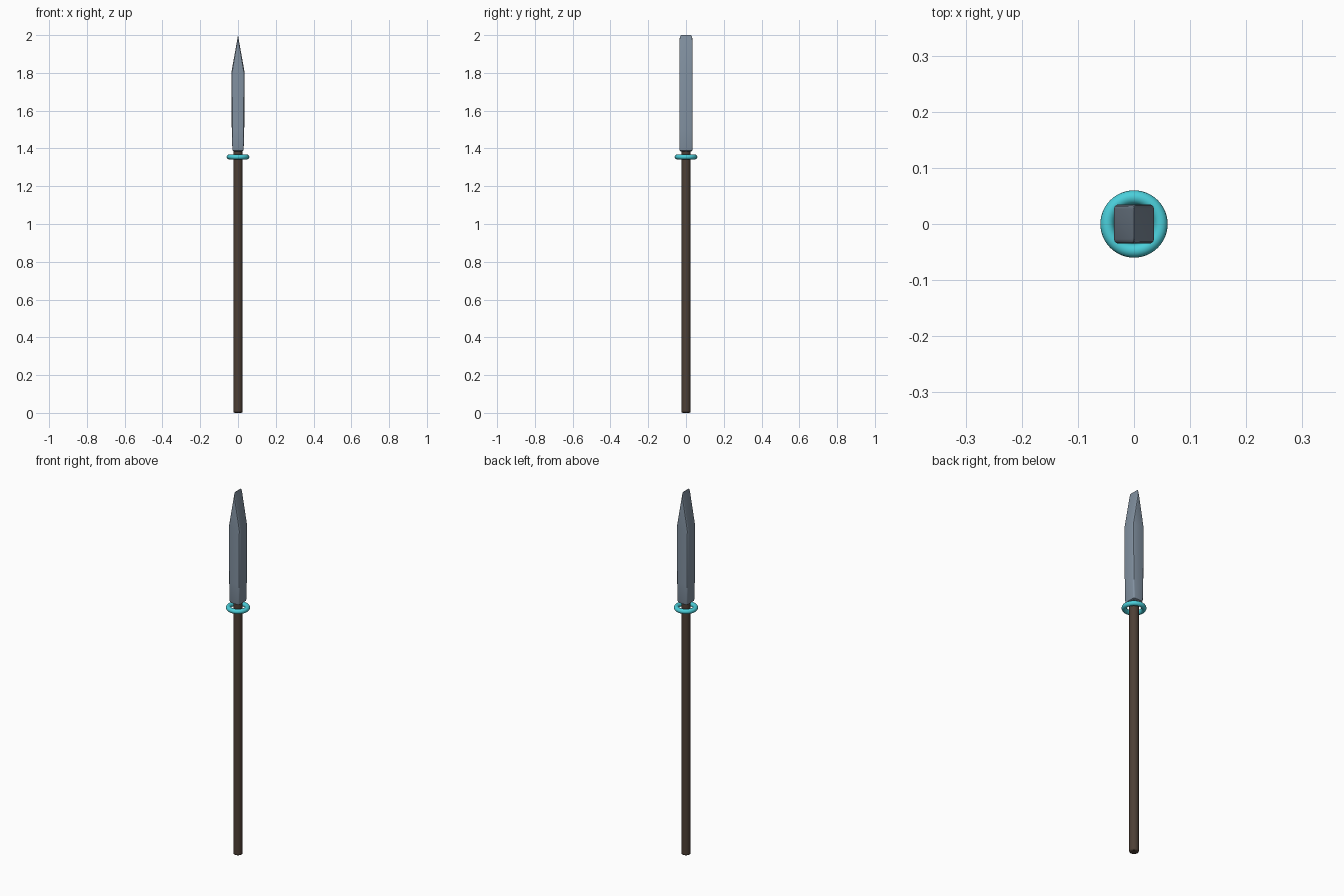
import bpy, bmesh, math

if "Cube" in bpy.data.objects:
    bpy.data.objects.remove(bpy.data.objects["Cube"])


def finish(obj, name, color, angle=30):
    obj.name = name
    mat = bpy.data.materials.new(name + "_material")
    mat.diffuse_color = (*color, 1)
    mat.use_nodes = True
    mat.node_tree.nodes["Principled BSDF"].inputs["Base Color"].default_value = mat.diffuse_color
    obj.data.materials.append(mat)
    bpy.ops.object.select_all(action='DESELECT')
    obj.select_set(True)
    bpy.context.view_layer.objects.active = obj
    bpy.ops.object.shade_smooth_by_angle(angle=math.radians(angle))


def rounded_rect(hx, hy, radius, z, steps=3):
    rx, ry = min(radius, hx * 0.9), min(radius, hy)
    points = []
    for q, (sx, sy) in enumerate([(1, 1), (-1, 1), (-1, -1), (1, -1)]):
        for i in range(steps + 1):
            a = math.pi / 2 * (q + i / steps)
            points.append((sx * (hx - rx) + rx * math.cos(a),
                           sy * (hy - ry) + ry * math.sin(a), z))
    return points


# Wooden shaft, running up into the blade, with softened ends
bpy.ops.mesh.primitive_cylinder_add(vertices=16, radius=0.024, depth=1.4,
                                    location=(0, 0, 0.7))
shaft = bpy.context.object
bevel = shaft.modifiers.new("soft_ends", 'BEVEL')
bevel.width = 0.006
bevel.segments = 2
bevel.limit_method = 'ANGLE'
bevel.angle_limit = math.radians(40)
finish(shaft, "shaft", (0.075, 0.05, 0.036))

# Ring collar below the blade
bpy.ops.mesh.primitive_torus_add(major_radius=0.0475, minor_radius=0.0125,
                                 major_segments=48, minor_segments=16,
                                 location=(0, 0, 1.355))
finish(bpy.context.object, "collar_ring", (0.07, 0.62, 0.7), 60)

# Blade: rounded rectangles lofted up to a wedge-shaped tip
sections = [  # half width x, half depth y, z
    (0.023, 0.028, 1.385), (0.028, 0.033, 1.388), (0.030, 0.035, 1.397),
    (0.033, 0.035, 1.50), (0.0355, 0.035, 1.80), (0.006, 0.035, 1.965),
    (0.0025, 0.033, 1.985), (0.0004, 0.027, 2.0)]
bm = bmesh.new()
loops = [[bm.verts.new(p) for p in rounded_rect(hx, hy, 0.008, z)]
         for hx, hy, z in sections]
for low, high in zip(loops, loops[1:]):
    for i in range(len(low)):
        j = (i + 1) % len(low)
        bm.faces.new((low[i], low[j], high[j], high[i]))
bm.faces.new(loops[0][::-1])
bm.faces.new(loops[-1])
mesh = bpy.data.meshes.new("blade")
bm.to_mesh(mesh)
bm.free()
blade = bpy.data.objects.new("blade", mesh)
bpy.context.collection.objects.link(blade)
finish(blade, "blade", (0.22, 0.28, 0.35))
